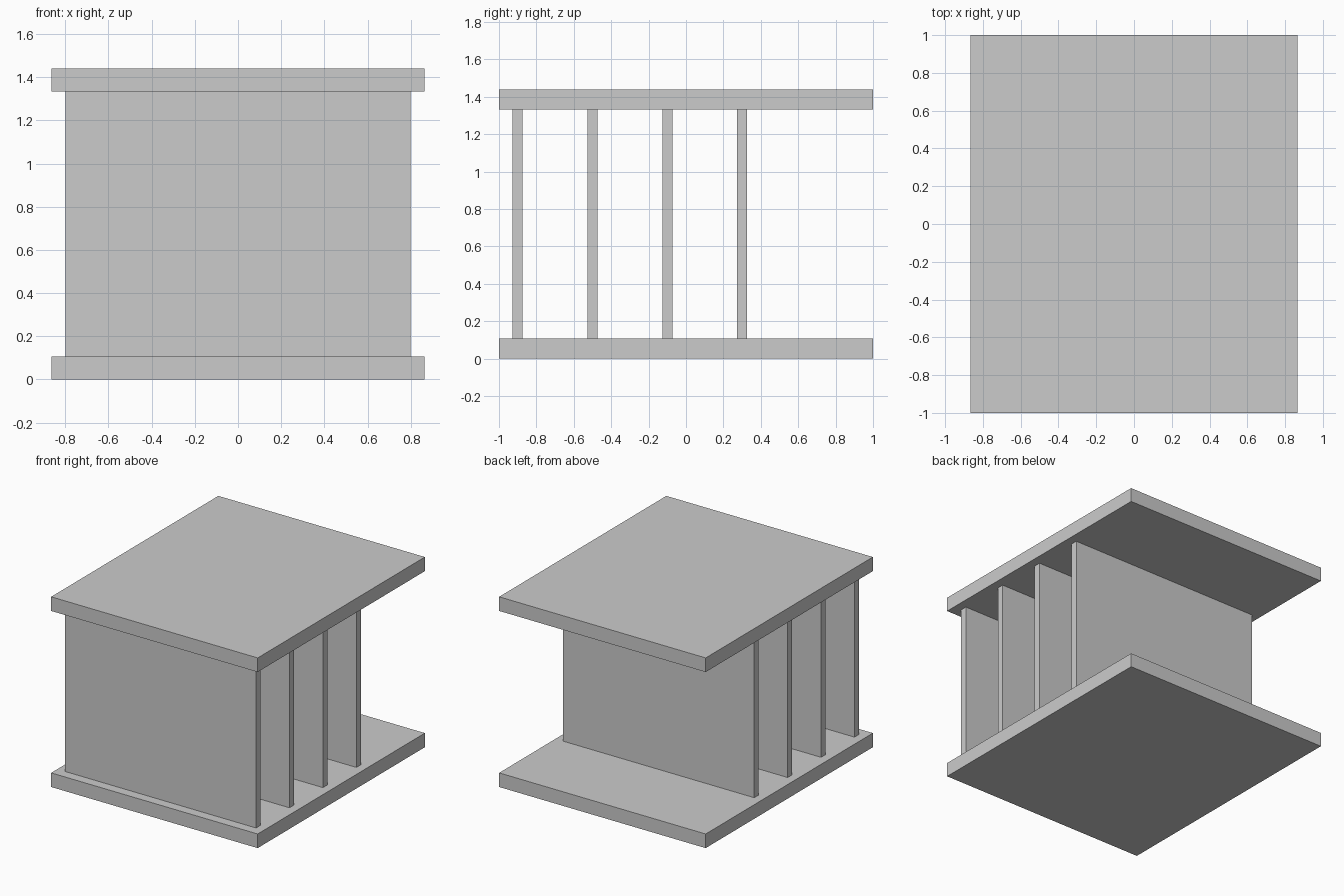
import bpy

if "Cube" in bpy.data.objects:
    bpy.data.objects.remove(bpy.data.objects["Cube"])

SLAB_T = 0.107       # slab thickness
TOTAL_H = 1.44       # overall height
PANEL_T = 0.053      # upright panel thickness
PANEL_H = TOTAL_H - 2 * SLAB_T


def box(name, size, centre):
    bpy.ops.mesh.primitive_cube_add(size=1, location=centre)
    obj = bpy.context.object
    obj.name = name
    obj.scale = size
    bpy.ops.object.transform_apply(location=False, rotation=False, scale=True)
    return obj


# Base and top slabs
box("base_slab", (1.73, 2.0, SLAB_T), (0, 0, SLAB_T / 2))
box("top_slab", (1.73, 2.0, SLAB_T), (0, 0, TOTAL_H - SLAB_T / 2))

# Evenly spaced upright panels, leaving the back bay open
for i in range(4):
    box(f"upright_panel_{i + 1}", (1.6, PANEL_T, PANEL_H),
        (0, -0.9 + 0.4 * i, TOTAL_H / 2))
